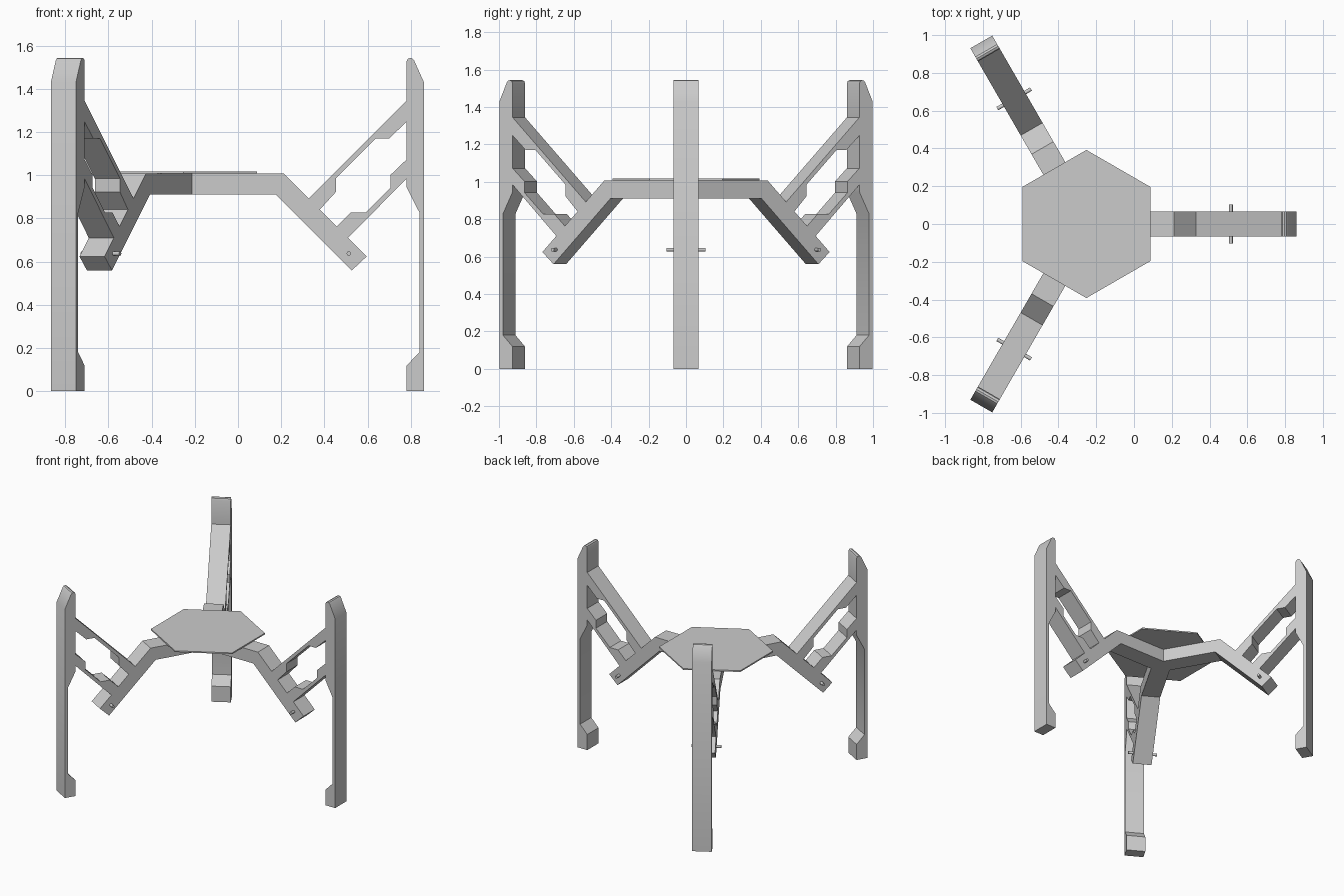
import bpy, bmesh, math
from mathutils import Matrix, Vector

if "Cube" in bpy.data.objects:
    bpy.data.objects.remove(bpy.data.objects["Cube"])

CENTRE = Vector((-0.252, 0, 0))   # axis of the three-fold layout
HALF = 0.067                      # half width of every arm and leg

grey = bpy.data.materials.new("plain grey")
grey.use_nodes = True
grey.diffuse_color = (0.6, 0.6, 0.6, 1)
grey.node_tree.nodes["Principled BSDF"].inputs["Base Color"].default_value = (0.6, 0.6, 0.6, 1)


def finish(name, bm, smooth=False):
    bmesh.ops.recalc_face_normals(bm, faces=bm.faces)
    mesh = bpy.data.meshes.new(name)
    bm.to_mesh(mesh)
    bm.free()
    mesh.materials.append(grey)
    ob = bpy.data.objects.new(name, mesh)
    bpy.context.collection.objects.link(ob)
    if smooth:
        bpy.ops.object.select_all(action='DESELECT')
        ob.select_set(True)
        bpy.context.view_layer.objects.active = ob
        bpy.ops.object.shade_smooth_by_angle(angle=math.radians(32))
    return ob


def prism(points, offset):
    """Extrude a closed loop of 3D points by an offset."""
    bm = bmesh.new()
    face = bm.faces.new([bm.verts.new(p) for p in points])
    new = bmesh.ops.extrude_face_region(bm, geom=[face])["geom"]
    bmesh.ops.translate(bm, vec=offset, verts=[v for v in new if isinstance(v, bmesh.types.BMVert)])
    return bm


def side_part(name, profile, turn, smooth=False):
    """Extrude a side profile (x, z) across the arm and turn it about the centre."""
    bm = prism([Vector((x, -HALF, z)) - CENTRE for x, z in profile], (0, 2 * HALF, 0))
    bm.transform(Matrix.Translation(CENTRE) @ turn)
    finish(name, bm, smooth)


def ring(sides, radius, start, z):
    return [CENTRE + Vector((radius * math.cos(a), radius * math.sin(a), z))
            for a in (start + math.tau * i / sides for i in range(sides))]


# Central hub and thin hexagonal top plate
hub_inner = HALF / math.sqrt(3)
finish("hub", prism(ring(3, 2 * hub_inner, math.pi / 3, 0.911), (0, 0, 0.096)))
finish("top_plate", prism(ring(6, 0.392, math.pi / 6, 1.007), (0, 0, 0.01)))

# Side profiles of one limb
start = CENTRE.x + hub_inner
arm = [(start, 0.911), (start, 1.007), (0.213, 1.007), (0.328, 0.892), (0.379, 0.841),
       (0.457, 0.763), (0.51, 0.71), (0.596, 0.624), (0.527, 0.559), (0.175, 0.911)]
upper_strut = [(0.328, 0.892), (0.78, 1.344), (0.78, 1.247), (0.699, 1.169), (0.638, 1.169),
               (0.453, 0.984), (0.453, 0.922), (0.379, 0.841)]
lower_strut = [(0.457, 0.763), (0.522, 0.827), (0.591, 0.827), (0.707, 0.942), (0.707, 1.002),
               (0.78, 1.072), (0.78, 0.984), (0.51, 0.71)]
leg = [(0.78, 0), (0.78, 0.118), (0.84, 0.18), (0.84, 0.827), (0.78, 0.945), (0.78, 0.984),
       (0.78, 1.072), (0.78, 1.247), (0.78, 1.344), (0.78, 1.525), (0.785, 1.538),
       (0.797, 1.543), (0.808, 1.54), (0.816, 1.53), (0.861, 1.43), (0.861, 0)]

# Three identical limbs around the hub
for i, place in enumerate(("left", "back_right", "front_right")):
    turn = Matrix.Rotation(math.tau * i / 3, 4, 'Z')
    side_part(place + "_arm", arm, turn)
    side_part(place + "_upper_strut", upper_strut, turn)
    side_part(place + "_lower_strut", lower_strut, turn)
    side_part(place + "_leg", leg, turn, smooth=True)

    # Hinge pin through the arm end
    bm = bmesh.new()
    bmesh.ops.create_cone(bm, cap_ends=True, segments=16, radius1=0.01, radius2=0.01, depth=0.206)
    pin = Matrix.Translation(Vector((0.513, 0, 0.637)) - CENTRE) @ Matrix.Rotation(math.pi / 2, 4, 'X')
    bm.transform(Matrix.Translation(CENTRE) @ turn @ pin)
    finish(place + "_pin", bm, smooth=True)
